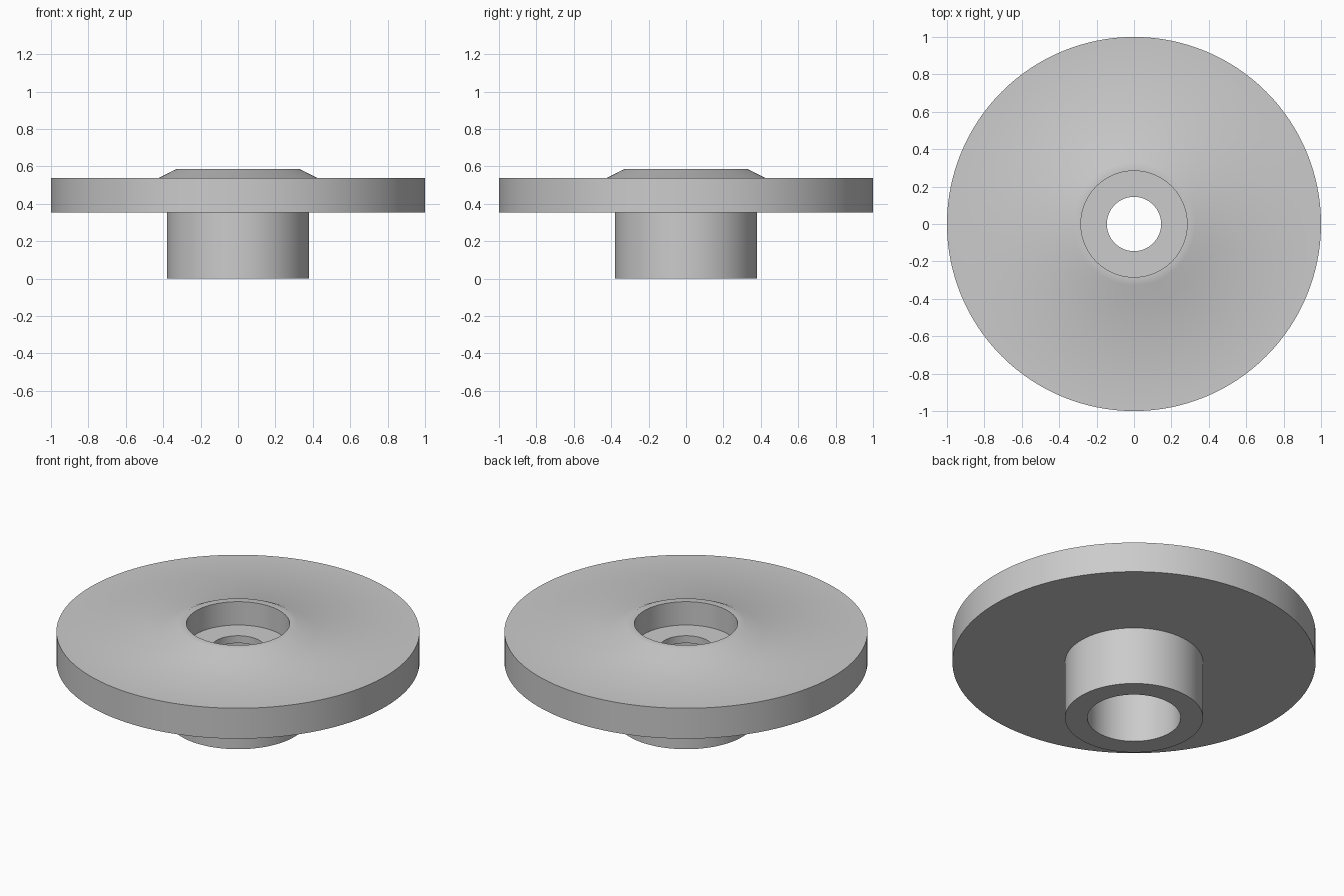
import bpy
import bmesh
import math

cube = bpy.data.objects.get("Cube")
if cube:
    bpy.data.objects.remove(cube, do_unlink=True)

# Plain grey material
grey = bpy.data.materials.new("plain_grey")
grey.use_nodes = True
colour = (0.6, 0.6, 0.6, 1)
grey.diffuse_color = colour
grey.node_tree.nodes["Principled BSDF"].inputs["Base Color"].default_value = colour


def lathe(name, profile, material, steps=128):
    """Turn a closed (radius, height) profile around the z axis."""
    bm = bmesh.new()
    verts = [bm.verts.new((r, 0, z)) for r, z in profile]
    edges = [bm.edges.new((a, b)) for a, b in zip(verts, verts[1:] + verts[:1])]
    bmesh.ops.spin(bm, geom=verts + edges, cent=(0, 0, 0), axis=(0, 0, 1),
                   angle=math.tau, steps=steps, use_merge=False)
    bmesh.ops.remove_doubles(bm, verts=bm.verts, dist=0.0001)
    bmesh.ops.recalc_face_normals(bm, faces=bm.faces)
    mesh = bpy.data.meshes.new(name)
    bm.to_mesh(mesh)
    bm.free()
    mesh.materials.append(material)
    obj = bpy.data.objects.new(name, mesh)
    bpy.context.collection.objects.link(obj)
    bpy.ops.object.select_all(action='DESELECT')
    obj.select_set(True)
    bpy.context.view_layer.objects.active = obj
    bpy.ops.object.shade_smooth_by_angle(angle=math.radians(40))
    return obj


# Flanged hub: hub wall, disc, sloped collar, then the stepped bore
lathe("flanged_hub", [
    (0.257, 0), (0.38, 0), (0.38, 0.353),          # hub
    (1, 0.353), (1, 0.538),                        # disc
    (0.425, 0.538), (0.327, 0.587), (0.284, 0.587),  # collar
    (0.284, 0.445), (0.145, 0.445),                # upper recess and web
    (0.145, 0.4), (0.257, 0.4),                    # hole and lower bore
], grey)
